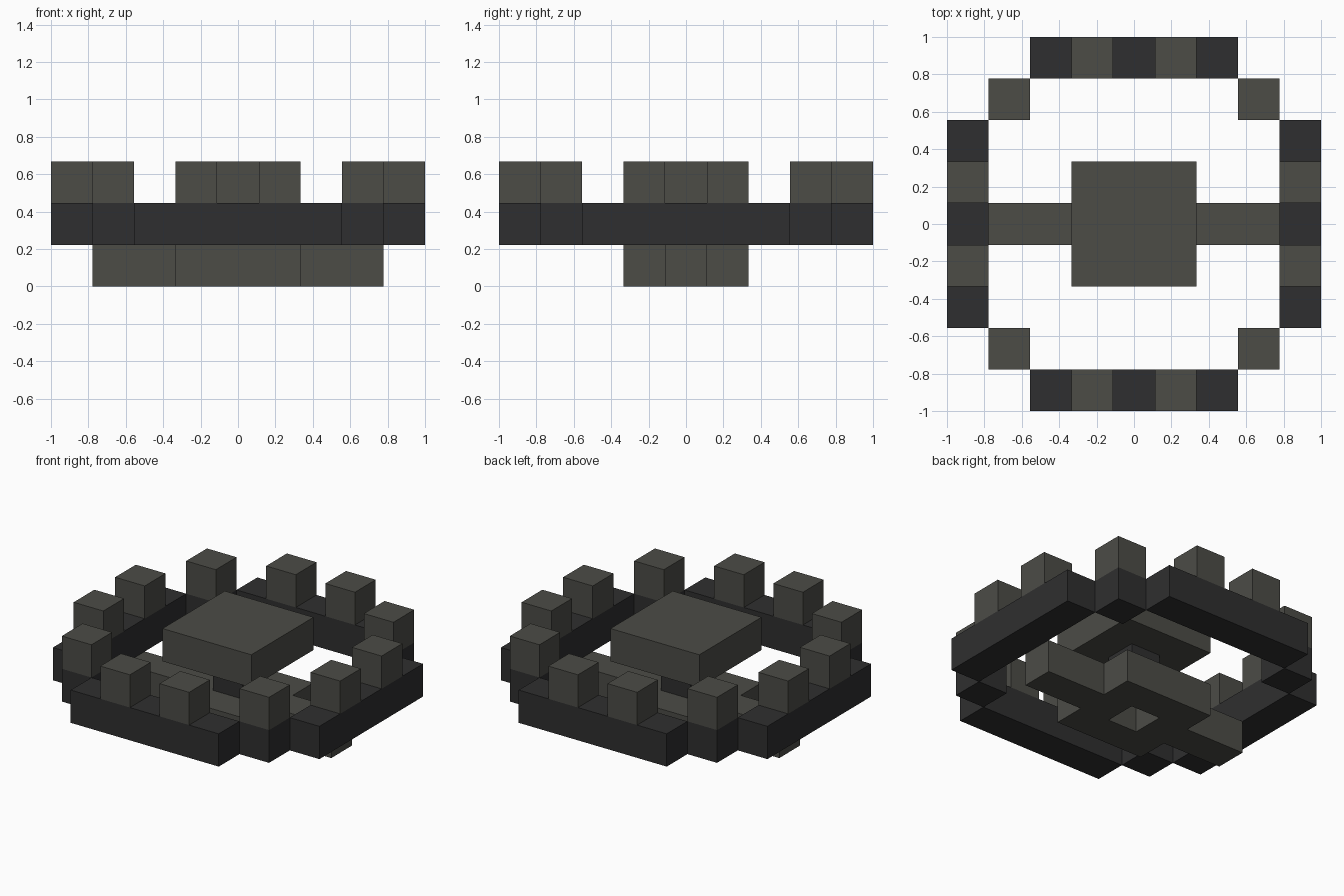
import bpy
import bmesh

U = 2 / 9  # edge length of one block

cube = bpy.data.objects.get("Cube")
if cube:
    bpy.data.objects.remove(cube, do_unlink=True)


def material(name, rgb):
    m = bpy.data.materials.new(name)
    m.use_nodes = True
    m.diffuse_color = (*rgb, 1)
    m.node_tree.nodes["Principled BSDF"].inputs["Base Color"].default_value = (*rgb, 1)
    return m


light = material("warm_grey", (0.072, 0.072, 0.062))
dark = material("charcoal", (0.028, 0.028, 0.029))


def finish(name, bm, mat):
    bmesh.ops.recalc_face_normals(bm, faces=bm.faces)
    mesh = bpy.data.meshes.new(name)
    bm.to_mesh(mesh)
    bm.free()
    mesh.materials.append(mat)
    obj = bpy.data.objects.new(name, mesh)
    bpy.context.collection.objects.link(obj)
    return obj


def box(name, mat, x, y, layer, sx=1, sy=1):
    """Box one layer tall, centred on block (x, y), sized in blocks."""
    bm = bmesh.new()
    bmesh.ops.create_cube(bm, size=1)
    for v in bm.verts:
        v.co = ((x + v.co.x * sx) * U, (y + v.co.y * sy) * U, (layer + 0.5 + v.co.z) * U)
    return finish(name, bm, mat)


# Hub base: square collar with a one-block opening
bm = bmesh.new()
corners = [(-1, -1), (1, -1), (1, 1), (-1, 1)]
loops = [[bm.verts.new((cx * r * U, cy * r * U, z * U)) for cx, cy in corners]
         for r, z in ((1.5, 0), (1.5, 1), (0.5, 1), (0.5, 0))]
for k in range(4):
    a, b = loops[k], loops[(k + 1) % 4]
    for i in range(4):
        j = (i + 1) % 4
        bm.faces.new((a[i], a[j], b[j], b[i]))
finish("hub_collar", bm, light)

# Axle and top plate
box("hub_axle", dark, 0, 0, 1)
box("hub_plate", light, 0, 0, 2, 3, 3)

# Arms reaching out to the rim
for side, s in (("left", 1), ("right", -1)):
    box(f"{side}_arm", light, s * 2.5, 0, 0, 2, 1)

# Rim bars, corner blocks and the teeth standing on them
for s, side, end in ((1, "left", "back"), (-1, "right", "front")):
    box(f"{side}_rim_bar", dark, s * 4, 0, 1, 1, 5)
    box(f"{end}_rim_bar", dark, 0, s * 4, 1, 5, 1)
    for t in (-1, 1):
        box(f"{side}_tooth", light, s * 4, t, 2)
        box(f"{end}_tooth", light, t, s * 4, 2)
        box(f"{side}_rim_corner", dark, s * 3, t * 3, 1)
        box(f"{side}_corner_tooth", light, s * 3, t * 3, 2)
